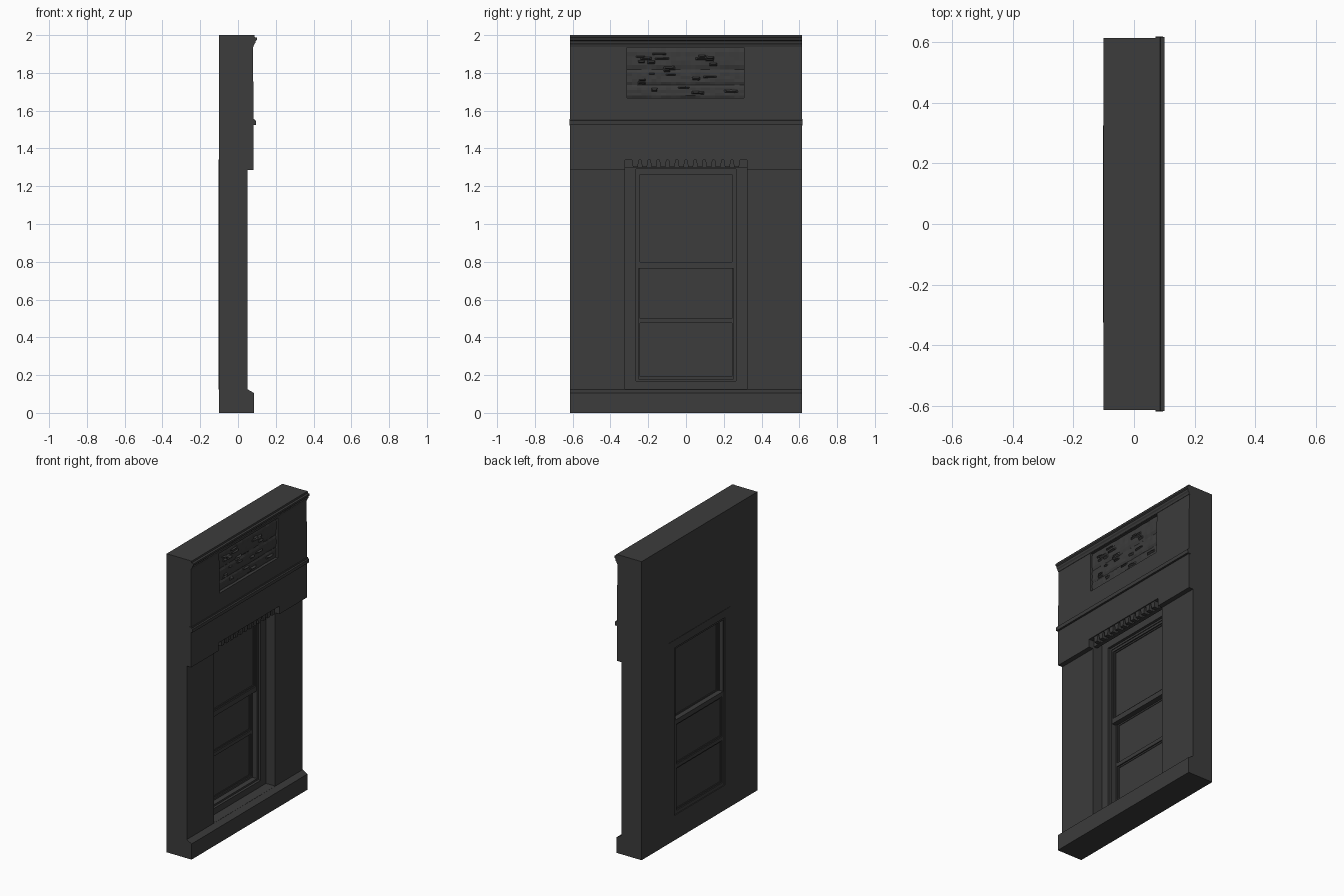
import bpy, bmesh, random
from mathutils import Vector

if "Cube" in bpy.data.objects:
    bpy.data.objects.remove(bpy.data.objects["Cube"])

random.seed(4)
stone = bpy.data.materials.new("dark_stone")
stone.diffuse_color = (0.045, 0.045, 0.045, 1)
stone.use_nodes = True
stone.node_tree.nodes["Principled BSDF"].inputs["Base Color"].default_value = stone.diffuse_color


def finish(name, bm):
    bmesh.ops.recalc_face_normals(bm, faces=bm.faces)
    me = bpy.data.meshes.new(name)
    bm.to_mesh(me)
    bm.free()
    me.materials.append(stone)
    ob = bpy.data.objects.new(name, me)
    bpy.context.collection.objects.link(ob)
    return ob


def extrude_profile(name, pts, y0, y1):
    """Extrude an (x, z) outline along y."""
    bm = bmesh.new()
    a = [bm.verts.new((x, y0, z)) for x, z in pts]
    b = [bm.verts.new((x, y1, z)) for x, z in pts]
    bm.faces.new(a)
    bm.faces.new(b)
    n = len(pts)
    for i in range(n):
        j = (i + 1) % n
        bm.faces.new((a[i], a[j], b[j], b[i]))
    return finish(name, bm)


def box(name, x0, x1, y0, y1, z0, z1):
    return extrude_profile(name, [(x0, z0), (x1, z0), (x1, z1), (x0, z1)], y0, y1)


def frame(name, x0, x1, outer, inner):
    """Rectangular ring; outer and inner are (y0, y1, z0, z1)."""
    bm = bmesh.new()

    def loop(x, r):
        y0, y1, z0, z1 = r
        return [bm.verts.new((x, y, z)) for y, z in
                ((y0, z0), (y1, z0), (y1, z1), (y0, z1))]
    rings = [loop(x0, outer), loop(x1, outer), loop(x1, inner), loop(x0, inner)]
    for k in range(4):
        a, b = rings[k], rings[(k + 1) % 4]
        for i in range(4):
            j = (i + 1) % 4
            bm.faces.new((a[i], a[j], b[j], b[i]))
    return finish(name, bm)


def cut(target, cutter):
    mod = target.modifiers.new("cut", 'BOOLEAN')
    mod.operation = 'DIFFERENCE'
    mod.solver = 'EXACT'
    mod.object = cutter
    bpy.context.view_layer.objects.active = target
    bpy.ops.object.modifier_apply(modifier=mod.name)
    bpy.data.objects.remove(cutter)


# Wall: plinth, sloped ledge, pier face and overhanging upper storey band
W = 0.613
wall = extrude_profile("wall", [
    (-0.10, 0), (0.085, 0), (0.085, 0.105), (0.05, 0.125), (0.05, 1.287),
    (0.082, 1.287), (0.082, 1.62), (0.079, 1.94), (0.08, 2.0), (-0.10, 2.0)], -W, W)
cut(wall, box("window_cutter", -0.3, 0.3, -0.323, 0.322, 0.126, 1.34))
cut(wall, box("panel_cutter", 0.055, 0.3, -0.312, 0.308, 1.668, 1.934))

# Cornice and string course
extrude_profile("cornice", [
    (0.07, 1.935), (0.081, 1.937), (0.085, 1.95), (0.091, 1.957), (0.093, 1.968),
    (0.1, 1.974), (0.1, 1.986), (0.088, 1.989), (0.086, 2.0), (0.07, 2.0)],
    -W - 0.002, W + 0.002)
extrude_profile("string_course", [
    (0.07, 1.522), (0.094, 1.524), (0.096, 1.547), (0.088, 1.55), (0.086, 1.556),
    (0.07, 1.557)], -W - 0.004, W + 0.004)

# Window surround
frame("window_surround", -0.102, -0.018,
      (-0.325, 0.324, 0.124, 1.342), (-0.265, 0.265, 0.168, 1.29))
frame("inner_surround", -0.097, -0.035,
      (-0.266, 0.266, 0.167, 1.291), (-0.252, 0.252, 0.18, 1.277))

# Sliding sashes: the upper one sits in front of the lower one
SASHES = [
    ("upper_sash", -0.07, -0.04, 0.765, 1.285, [(0.80, 1.262)]),
    ("lower_sash", -0.098, -0.07, 0.172, 0.80, [(0.192, 0.475), (0.50, 0.768)]),
]
for name, x0, x1, z0, z1, panes in SASHES:
    edges = [z0] + [0.5 * (panes[i][1] + panes[i + 1][0])
                    for i in range(len(panes) - 1)] + [z1]
    for i, (a, b) in enumerate(panes):
        frame(f"{name}_rail_{i}", x0, x1,
              (-0.255, 0.255, edges[i], edges[i + 1]), (-0.243, 0.243, a, b))
        frame(f"{name}_bead_{i}", x0 + 0.006, x1 - 0.008,
              (-0.244, 0.244, a - 0.001, b + 0.001),
              (-0.234, 0.234, a + 0.009, b - 0.009))
        box(f"{name}_glass_{i}", x0 + 0.011, x0 + 0.016,
            -0.24, 0.24, a + 0.003, b - 0.003)

# Row of tapered tabs under the lintel
for i in range(12):
    y = -0.268 + i * 0.0487
    bm = bmesh.new()
    bmesh.ops.create_cube(bm, size=1)
    for v in bm.verts:
        taper = 0.019 if v.co.z > 0 else 0.013
        v.co = Vector((0.058 + v.co.x * 0.036,
                       y + v.co.y * 2 * taper, 1.322 + v.co.z * 0.042))
    finish(f"lintel_tab_{i:02d}", bm)
box("lintel_tab_backing", 0.02, 0.045, -0.323, 0.322, 1.30, 1.341)

# Weathered boards inside the upper panel
Z = [1.668, 1.735, 1.818, 1.934]
for i in range(3):
    bm = bmesh.new()
    bmesh.ops.create_grid(bm, x_segments=24, y_segments=5, size=0.5)
    for v in bm.verts:
        u, t = v.co.x, v.co.y + 0.5
        edge = 0.006 if 0.05 < t < 0.95 else 0.0
        v.co = Vector((0.061 + edge + random.uniform(-0.002, 0.002), u * 0.62 - 0.002,
                       Z[i] + t * (Z[i + 1] - Z[i])))
    finish(f"panel_board_{i}", bm)

# Raised splinters on the boards
for i in range(24):
    length, height = random.uniform(0.03, 0.09), random.uniform(0.006, 0.014)
    y, z = random.uniform(-0.25, 0.25), random.uniform(1.69, 1.91)
    bm = bmesh.new()
    tip = [bm.verts.new((0.078, y + d * length / 4, z)) for d in (-1, 1)]
    base = [bm.verts.new((0.06, y + a * length / 2, z + b * height))
            for a, b in ((-1, -1), (1, -1), (1, 1), (-1, 1))]
    bm.faces.new(base)
    bm.faces.new((base[0], base[1], tip[1], tip[0]))
    bm.faces.new((base[2], base[3], tip[0], tip[1]))
    bm.faces.new((base[1], base[2], tip[1]))
    bm.faces.new((base[3], base[0], tip[0]))
    finish(f"panel_splinter_{i:02d}", bm)
